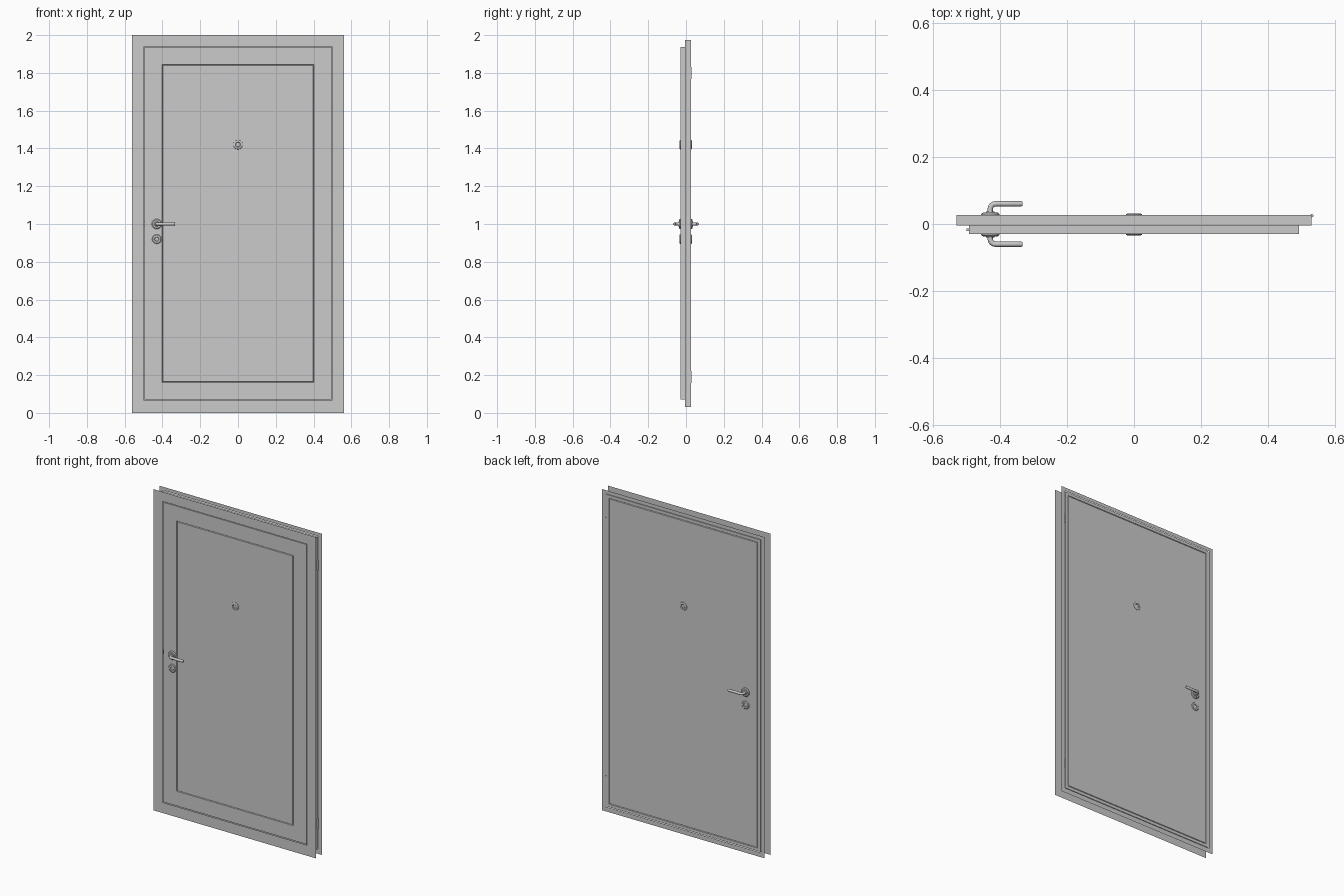
import bpy, bmesh, math
from mathutils import Vector, Matrix

if "Cube" in bpy.data.objects:
    bpy.data.objects.remove(bpy.data.objects["Cube"])

Y_FRONT, Y_SEAM, Y_BACK = -0.03, -0.005, 0.027


def finish(bm, name, smooth=False):
    me = bpy.data.meshes.new(name)
    bm.to_mesh(me)
    bm.free()
    ob = bpy.data.objects.new(name, me)
    bpy.context.collection.objects.link(ob)
    if smooth:
        bpy.ops.object.select_all(action='DESELECT')
        ob.select_set(True)
        bpy.context.view_layer.objects.active = ob
        bpy.ops.object.shade_smooth_by_angle(angle=math.radians(35))
    return ob


def box_bm(x0, x1, y0, y1, z0, z1):
    bm = bmesh.new()
    bmesh.ops.create_cube(bm, size=1)
    for v in bm.verts:
        v.co = Vector(((x0 + x1) / 2 + v.co.x * (x1 - x0),
                       (y0 + y1) / 2 + v.co.y * (y1 - y0),
                       (z0 + z1) / 2 + v.co.z * (z1 - z0)))
    bm.normal_update()
    return bm


def leaf(name, half, y0, y1, z0, z1, side, margin, open_back=False):
    """Door slab with a rectangular V groove on the outer face."""
    bm = box_bm(-half, half, y0, y1, z0, z1)
    outer = [f for f in bm.faces if f.normal.y * side > 0.9]
    inner = [f for f in bm.faces if f.normal.y * side < -0.9]
    for thick, depth in ((margin, 0), (0.0035, -0.004), (0.0035, 0.004)):
        bmesh.ops.inset_region(bm, faces=outer, thickness=thick, depth=depth)
    if open_back:
        bmesh.ops.delete(bm, geom=inner, context='FACES_ONLY')
    return finish(bm, name)


def trim(name, y, hx, z0, z1, side):
    """Flat sheet surround with an opening for the leaf."""
    bm = bmesh.new()
    out = [bm.verts.new((x, y, z)) for x, z in ((-.56, 0), (.56, 0), (.56, 2), (-.56, 2))]
    inn = [bm.verts.new((x, y, z)) for x, z in ((-hx, z0), (hx, z0), (hx, z1), (-hx, z1))]
    for i in range(4):
        j = (i + 1) % 4
        bm.faces.new((out[i], out[j], inn[j], inn[i]))
    if side > 0:
        bmesh.ops.reverse_faces(bm, faces=bm.faces[:])
    return finish(bm, name)


def lathe(name, x, z, side, profile):
    """Round fitting turned about the y axis, standing on a door face."""
    base = Y_FRONT if side < 0 else Y_BACK
    bm = bmesh.new()
    vs = [bm.verts.new((x + r, base + side * h, z)) for r, h in profile]
    es = [bm.edges.new(p) for p in zip(vs, vs[1:])]
    bmesh.ops.spin(bm, geom=vs + es, cent=(x, 0, z), axis=(0, 1, 0),
                   angle=2 * math.pi, steps=32)
    bmesh.ops.remove_doubles(bm, verts=bm.verts[:], dist=1e-5)
    bmesh.ops.recalc_face_normals(bm, faces=bm.faces[:])
    return finish(bm, name, True)


def lever(name, side):
    """Bent round bar swept along an L path."""
    x, z, yo, bend = -0.43, 1.0, 0.0605, 0.016
    base = Y_FRONT if side < 0 else Y_BACK
    pts = [(x, base, 1)]
    for i in range(7):
        a = math.pi / 2 * i / 6
        pts.append((x + bend * (1 - math.cos(a)), side * (yo - bend + bend * math.sin(a)), 1))
    pts += [(-0.337, side * yo, 1), (-0.333, side * yo, 0.75)]
    cu = bpy.data.curves.new(name, 'CURVE')
    cu.dimensions = '3D'
    cu.bevel_depth = 0.008
    cu.bevel_resolution = 4
    cu.use_fill_caps = True
    sp = cu.splines.new('POLY')
    sp.points.add(len(pts) - 1)
    for p, (px, py, r) in zip(sp.points, pts):
        p.co = (px, py, z, 1)
        p.radius = r
    ob = bpy.data.objects.new(name, cu)
    bpy.context.collection.objects.link(ob)
    bpy.ops.object.select_all(action='DESELECT')
    ob.select_set(True)
    bpy.context.view_layer.objects.active = ob
    bpy.ops.object.convert(target='MESH')
    bpy.ops.object.shade_smooth_by_angle(angle=math.radians(40))


# Door slab: narrower front part, wider back part
leaf("leaf_front", 0.494, Y_FRONT, Y_SEAM, 0.07, 1.937, -1, 0.13, True)
leaf("leaf_back", 0.531, Y_SEAM, Y_BACK, 0.032, 1.975, 1, 0.026)

# Sheet surrounds on both faces
trim("trim_front", Y_FRONT, 0.498, 0.066, 1.941, -1)
trim("trim_back", Y_BACK, 0.534, 0.029, 1.978, 1)

# Fittings repeated on both faces
for side, tag in ((-1, "front"), (1, "back")):
    lathe("handle_rose_" + tag, -0.43, 1.0, side,
          [(0.027, 0), (0.027, 0.003), (0.022, 0.007), (0.014, 0.007),
           (0.012, 0.011), (0, 0.011)])
    lever("handle_lever_" + tag, side)
    lathe("lock_rose_" + tag, -0.43, 0.92, side,
          [(0.025, 0), (0.025, 0.002), (0.021, 0.005), (0.012, 0.005),
           (0.010, 0.002), (0, 0.002)])
    lathe("peephole_" + tag, 0, 1.42, side,
          [(0.025, 0), (0.024, 0.002), (0.020, 0.004), (0.014, 0.004),
           (0.011, 0.001), (0, 0.002)])

# Hinge barrels on the back right edge
for z, tag in ((0.19, "lower"), (1.8, "upper")):
    bm = bmesh.new()
    bmesh.ops.create_cone(bm, cap_ends=True, segments=20, radius1=0.005, radius2=0.005,
                          depth=0.065, matrix=Matrix.Translation((0.532, Y_BACK - 0.002, z)))
    finish(bm, "hinge_" + tag, True)

# Latch tongue on the left edge
finish(box_bm(-0.501, -0.49, -0.021, -0.013, 0.985, 1.015), "latch")
